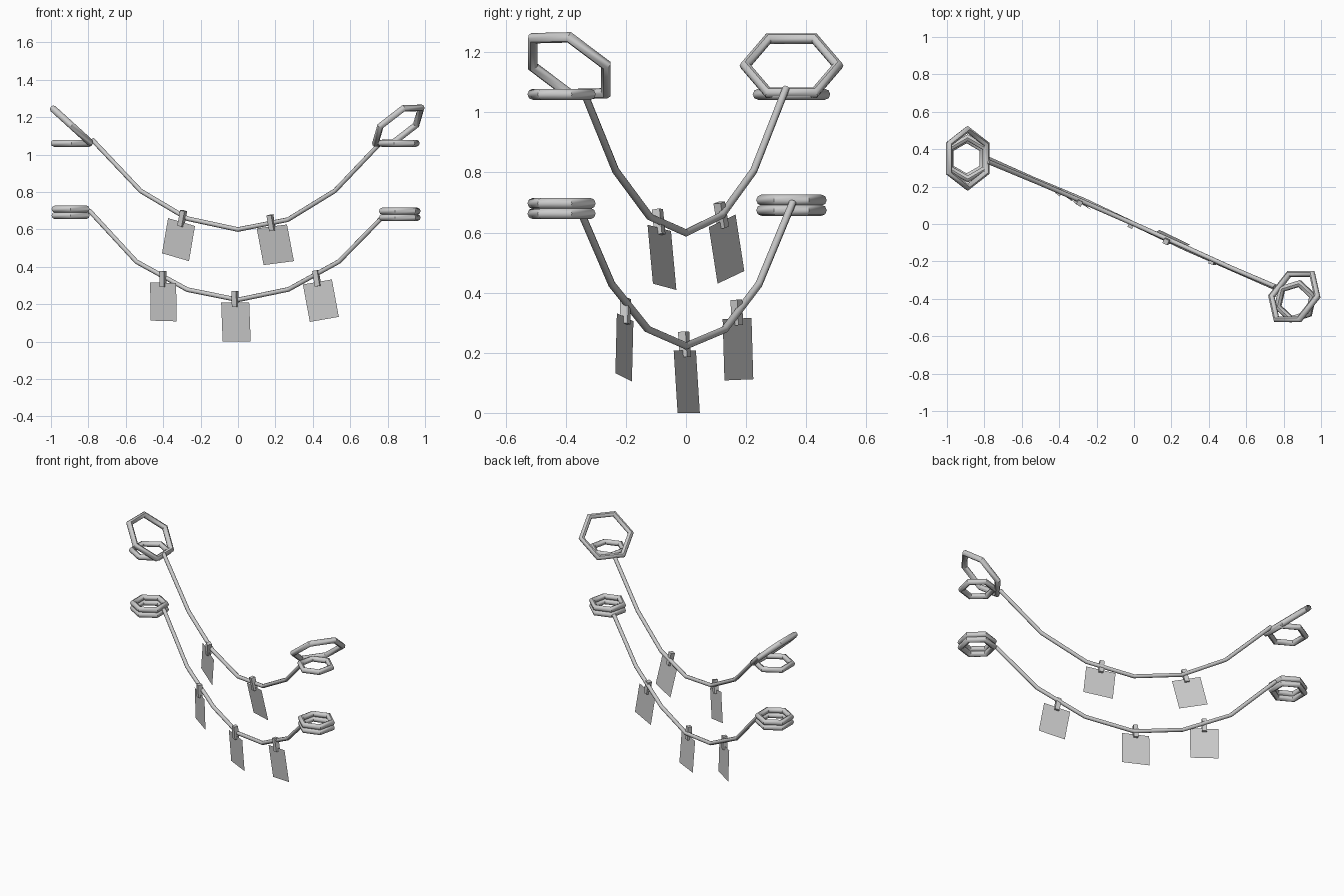
import bpy
from math import cos, sin, pi, radians
from mathutils import Vector, Matrix

cube = bpy.data.objects.get("Cube")
if cube:
    bpy.data.objects.remove(cube)

grey = bpy.data.materials.new("plain_grey")
grey.use_nodes = True
grey.diffuse_color = (0.6, 0.6, 0.6, 1)
grey.node_tree.nodes["Principled BSDF"].inputs["Base Color"].default_value = (0.6, 0.6, 0.6, 1)

ROPE_RADIUS = 0.0125
RING_RADIUS = 0.0185


def link(name, data):
    obj = bpy.data.objects.new(name, data)
    bpy.context.collection.objects.link(obj)
    data.materials.append(grey)
    return obj


def make_mesh(name, verts, faces):
    mesh = bpy.data.meshes.new(name)
    mesh.from_pydata(verts, [], faces)
    mesh.update()
    return link(name, mesh)


def rope(name, points):
    """Round cord through a short list of points."""
    curve = bpy.data.curves.new(name, "CURVE")
    curve.dimensions = "3D"
    curve.bevel_depth = ROPE_RADIUS
    curve.bevel_resolution = 2
    curve.use_fill_caps = True
    spline = curve.splines.new("POLY")
    spline.points.add(len(points) - 1)
    for point, co in zip(spline.points, points):
        point.co = (*co, 1)
    return link(name, curve)


def ring(name, centre, outer, corner_axis, side_axis):
    """Six-sided loop of cord; one corner points along corner_axis."""
    u = Vector(corner_axis).normalized()
    side = Vector(side_axis)
    v = (side - u * side.dot(u)).normalized()
    n = u.cross(v)
    bpy.ops.mesh.primitive_torus_add(
        major_segments=6, minor_segments=8,
        major_radius=outer - RING_RADIUS, minor_radius=RING_RADIUS)
    obj = bpy.context.object
    obj.name = name
    obj.matrix_world = Matrix.Translation(centre) @ Matrix((u, v, n)).transposed().to_4x4()
    obj.data.materials.append(grey)
    bpy.ops.object.shade_smooth_by_angle(angle=radians(50))


def tag(name, left, right, low_right):
    """Hanging sheet with a small peg gripping its top edge."""
    a, b, c = Vector(left), Vector(right), Vector(low_right)
    make_mesh(name + "_sheet", [a, b, c, a + c - b], [(3, 2, 1, 0)])
    across = (b - a).normalized()
    down = c - b
    up = -(down - across * down.dot(across)).normalized()
    out = across.cross(up)
    bpy.ops.mesh.primitive_cube_add(size=1)
    peg = bpy.context.object
    peg.name = name + "_peg"
    peg.data.materials.append(grey)
    turn = Matrix((across, out, up)).transposed().to_4x4()
    centre = (a + b) / 2 + up * 0.02
    peg.matrix_world = Matrix.Translation(centre) @ turn @ Matrix.Diagonal((0.028, 0.028, 0.085, 1))


# Sagging ropes
rope("upper_rope", [(-.78, .333, 1.08), (-.52, .225, .805), (-.27, .118, .657), (0, 0, .599),
                    (.267, -.12, .652), (.518, -.234, .806), (.755, -.335, 1.055)])
rope("lower_rope", [(-.795, .355, .70), (-.543, .242, .427), (-.27, .128, .277), (0, 0, .223),
                    (.27, -.128, .279), (.54, -.247, .428), (.775, -.35, .668)])

# Flat loops at both ends
Y = (0, 1, 0)
X = (1, 0, 0)
turned = (cos(radians(17)), sin(radians(17)), 0)
for level, z in (("top", .708), ("bottom", .674)):
    ring("right_lower_loop_" + level, (-.895, .351, z), .1175, Y, X)
    ring("left_lower_loop_" + level, (.865, -.414, z - .011), .1165, turned, Y)
ring("right_upper_loop", (-.889, .351, 1.06), .129, Y, X)
ring("left_upper_loop", (.86, -.414, 1.06), .1165, turned, Y)

# Larger tilted loops at the upper ends
ring("right_tilted_loop", (-.89, .351, 1.155), .173, Y, (-.22, 0, .2))
ring("left_tilted_loop", (.857, -.388, 1.155), .173, (.79, 0, .61), (-.26, -.91, .33))

# Pegged sheets
tag("upper_tag_right", (-.374, .165, .66), (-.23, .076, .618), (-.262, .105, .43))
tag("upper_tag_left", (.10, -.05, .605), (.262, -.128, .626), (.299, -.11, .43))
tag("lower_tag_right", (-.47, .218, .316), (-.331, .122, .312), (-.328, .128, .108))
tag("lower_tag_middle", (-.09, .033, .208), (.06, -.041, .208), (.068, -.028, 0))
tag("lower_tag_left", (.347, -.175, .305), (.502, -.23, .332), (.539, -.235, .132))
